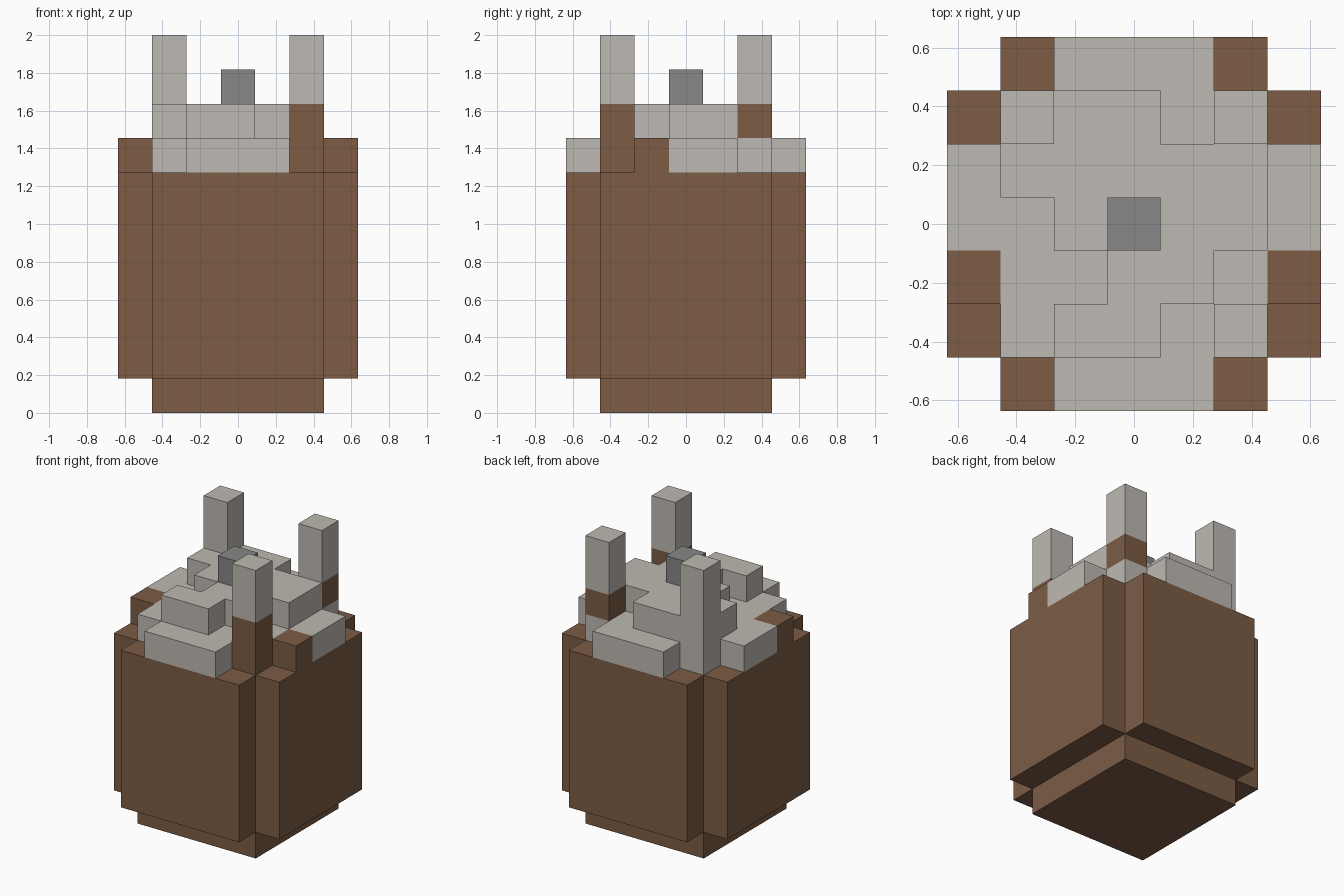
import bpy
import bmesh
from mathutils import Vector

UNIT = 2 / 11
HALF = 3.5

cube = bpy.data.objects.get("Cube")
if cube:
    bpy.data.objects.remove(cube, do_unlink=True)


def make_material(name, rgb):
    mat = bpy.data.materials.new(name)
    mat.use_nodes = True
    color = (*rgb, 1)
    mat.diffuse_color = color
    mat.node_tree.nodes["Principled BSDF"].inputs["Base Color"].default_value = color
    return mat


brown = make_material("brown_earth", (0.202, 0.107, 0.060))
pale = make_material("pale_stone", (0.515, 0.485, 0.445))
grey = make_material("grey_stone", (0.242, 0.242, 0.242))

# Every block cell belongs to one part
cells = {}


def fill(part, xs, ys, zs):
    for x in xs:
        for y in ys:
            for z in zs:
                cells[x, y, z] = part


def fill_plan(z, stone_part, rows):
    """Rows run from back to front: s = stone, b = earth."""
    for y, row in enumerate(reversed(rows)):
        for x, mark in enumerate(row):
            if mark != ".":
                cells[x, y, z] = stone_part if mark == "s" else "earth_blocks"


# Body: a square foot and a cross-shaped trunk
inner, full = range(1, 6), range(7)
fill("foot", inner, inner, [0])
fill("body", full, inner, range(1, 7))
fill("body", inner, full, range(1, 7))

# Stepped stone top
fill_plan(7, "lower_stones", ["..sss..",
                              ".sssss.",
                              "sssssss",
                              "sssssss",
                              "bsssssb",
                              ".ssssb.",
                              "..sss.."])
fill_plan(8, "upper_stones", [".......",
                              ".sss.b.",
                              ".sssss.",
                              "..ssss.",
                              "...ss..",
                              "..ss.b.",
                              "......."])

# Three corner posts and the centre block
for name, x, y in (("back_right_post", 1, 5), ("back_left_post", 5, 5),
                   ("front_left_post", 5, 1)):
    fill(name, [x], [y], [9, 10])
fill("centre_block", [3], [3], [9])

DIRECTIONS = [Vector(d) * s for d in ((1, 0, 0), (0, 1, 0), (0, 0, 1)) for s in (1, -1)]


def build(part, mat):
    """Skin the exposed sides of one part's cells and merge flat areas."""
    bm = bmesh.new()
    for cell in [c for c, p in cells.items() if p == part]:
        for d in DIRECTIONS:
            if tuple(int(v) for v in Vector(cell) + d) in cells:
                continue
            centre = Vector(cell) + Vector((0.5, 0.5, 0.5)) + d / 2
            u = Vector((d.y, d.z, d.x)) / 2
            v = d.cross(u)
            corners = (centre - u - v, centre + u - v, centre + u + v, centre - u + v)
            bm.faces.new([bm.verts.new((p - Vector((HALF, HALF, 0))) * UNIT)
                          for p in corners])
    bmesh.ops.remove_doubles(bm, verts=bm.verts, dist=0.001)
    bmesh.ops.dissolve_limit(bm, angle_limit=0.01, verts=bm.verts, edges=bm.edges)
    mesh = bpy.data.meshes.new(part)
    bm.to_mesh(mesh)
    bm.free()
    mesh.materials.append(mat)
    bpy.context.collection.objects.link(bpy.data.objects.new(part, mesh))


earth_parts = {"foot", "body", "earth_blocks"}
for part in dict.fromkeys(cells.values()):
    build(part, brown if part in earth_parts else grey if part == "centre_block" else pale)
